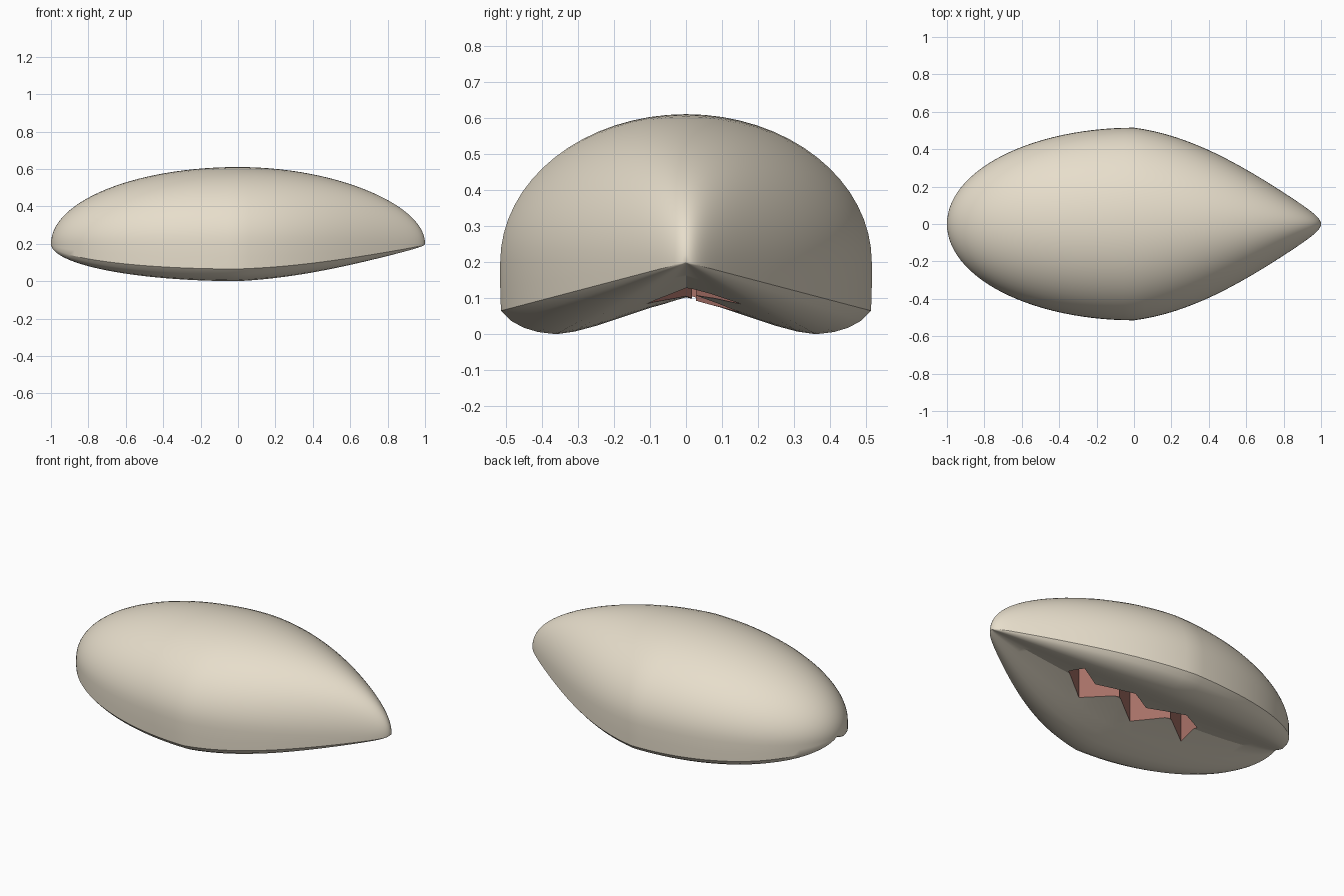
import bpy, bmesh
from math import sin, cos, pi, sqrt

if "Cube" in bpy.data.objects:
    bpy.data.objects.remove(bpy.data.objects["Cube"])


def material(name, color):
    m = bpy.data.materials.new(name)
    m.diffuse_color = color
    m.use_nodes = True
    m.node_tree.nodes["Principled BSDF"].inputs["Base Color"].default_value = m.diffuse_color
    return m


CREAM = material("cream", (0.80, 0.73, 0.60, 1))
ROSE = material("rose", (0.40, 0.17, 0.14, 1))


def make_object(name, bm):
    bmesh.ops.recalc_face_normals(bm, faces=bm.faces)
    me = bpy.data.meshes.new(name)
    bm.to_mesh(me)
    bm.free()
    me.materials.append(CREAM)
    me.materials.append(ROSE)
    ob = bpy.data.objects.new(name, me)
    bpy.context.collection.objects.link(ob)
    return ob


# Half cross-section: domed top, short side wall, rounded lip, central groove
N = 16
half = [(0.515 * sin(i / N * pi / 2), 0.41 * cos(i / N * pi / 2)) for i in range(N + 1)]
half += [(0.515, -0.07), (0.513, -0.135), (0.485, -0.163), (0.45, -0.182), (0.41, -0.194),
         (0.36, -0.2), (0.31, -0.193), (0.25, -0.177), (0.18, -0.154), (0.1, -0.127), (0, -0.1)]
section = half + [(-y, z) for y, z in half[-2:0:-1]]

# Shell body: sections scaled along x, round at one end and tapered at the other
bm = bmesh.new()
rings = []
S = 56
for i in range(1, S):
    x = -cos(pi * i / S)
    if i == S // 2:
        x = 0.0
    e = sqrt(1 - x * x)
    p = max(x, 0)
    w = e * (1 - 0.25 * p - 0.4 * p * p)
    h = e * (1 - 0.08 * p * p)
    rings.append([bm.verts.new((x, y * w, 0.2 + z * (h if z > 0 else w))) for y, z in section])
M = len(section)
for a, b in zip(rings, rings[1:]):
    for j in range(M):
        k = (j + 1) % M
        bm.faces.new((a[j], a[k], b[k], b[j]))
for x, ring in ((-1, rings[0]), (1, rings[-1])):
    tip = bm.verts.new((x, 0, 0.2))
    for j in range(M):
        bm.faces.new((ring[j], ring[(j + 1) % M], tip))
shell = make_object("shell_body", bm)

# Zigzag opening cut into the underside
path = [(0.475 - 0.179 * i, 0.085 if i % 2 == 0 else -0.04) for i in range(6)]
outline = [(x, y + 0.068) for x, y in path] + [(x, y - 0.068) for x, y in reversed(path)]
bm = bmesh.new()
low = [bm.verts.new((x, y, -0.1)) for x, y in outline]
high = [bm.verts.new((x, y, 0.32)) for x, y in outline]
bm.faces.new(low)
bm.faces.new(high)
for j in range(len(low)):
    k = (j + 1) % len(low)
    bm.faces.new((low[j], low[k], high[k], high[j]))
for f in bm.faces:
    f.material_index = 1
cutter = make_object("opening_cutter", bm)
cutter.hide_render = True

mod = shell.modifiers.new("opening", 'BOOLEAN')
mod.operation = 'DIFFERENCE'
mod.solver = 'EXACT'
mod.object = cutter
bpy.context.view_layer.objects.active = shell
bpy.ops.object.select_all(action='DESELECT')
shell.select_set(True)
bpy.ops.object.modifier_apply(modifier=mod.name)
bpy.data.objects.remove(cutter)
bpy.ops.object.shade_smooth_by_angle()
